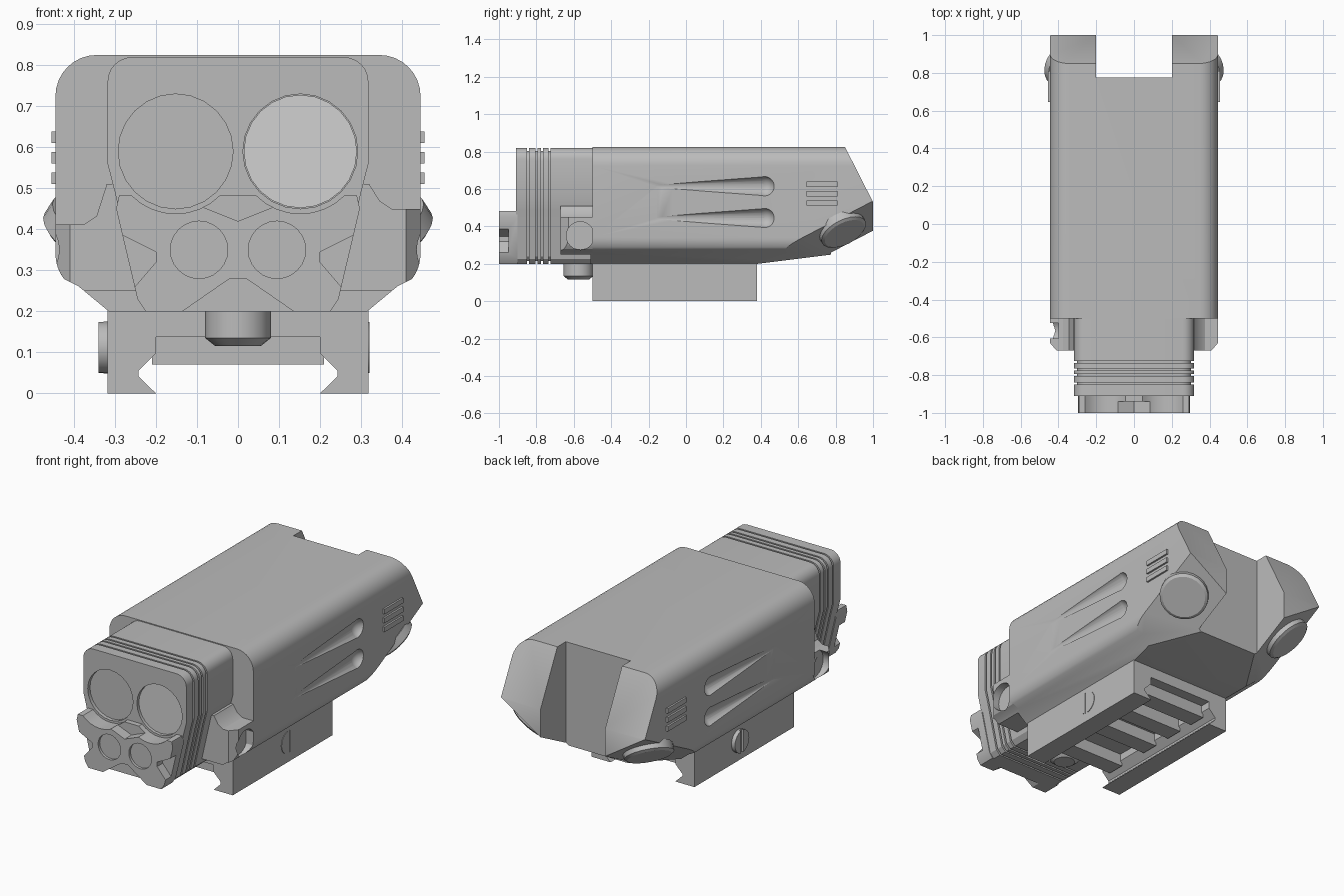
import bpy, bmesh, math
from mathutils import Vector, Matrix

if "Cube" in bpy.data.objects:
    bpy.data.objects.remove(bpy.data.objects["Cube"])


def material(name, value):
    m = bpy.data.materials.new(name)
    m.use_nodes = True
    m.diffuse_color = (value, value, value, 1)
    m.node_tree.nodes["Principled BSDF"].inputs["Base Color"].default_value = m.diffuse_color
    return m


grey = material("matte grey", 0.5)
pale = material("pale lens grey", 0.64)


def finish(name, bm, mat=grey):
    bmesh.ops.recalc_face_normals(bm, faces=bm.faces)
    mesh = bpy.data.meshes.new(name)
    bm.to_mesh(mesh)
    bm.free()
    ob = bpy.data.objects.new(name, mesh)
    bpy.context.collection.objects.link(ob)
    mesh.materials.append(mat)
    return ob


def loft(name, rings):
    """Skin a list of equal point rings and cap both ends."""
    bm = bmesh.new()
    loops = [[bm.verts.new(p) for p in r] for r in rings]
    for a, b in zip(loops, loops[1:]):
        for i in range(len(a)):
            j = (i + 1) % len(a)
            bm.faces.new((a[i], a[j], b[j], b[i]))
    bm.faces.new(loops[0])
    bm.faces.new(loops[-1][::-1])
    return finish(name, bm)


def prism(name, profile, y0, y1):
    return loft(name, [[(x, y, z) for x, z in profile] for y in (y0, y1)])


def box(name, x0, x1, y0, y1, z0, z1):
    return prism(name, [(x0, z0), (x1, z0), (x1, z1), (x0, z1)], y0, y1)


def cylinder(name, start, end, r0, r1=None, sides=24, mat=grey):
    start, end = Vector(start), Vector(end)
    axis = end - start
    turn = axis.to_track_quat('Z', 'Y').to_matrix().to_4x4()
    bm = bmesh.new()
    bmesh.ops.create_cone(bm, cap_ends=True, segments=sides, radius1=r0,
                          radius2=r0 if r1 is None else r1, depth=axis.length,
                          matrix=Matrix.Translation((start + end) / 2) @ turn)
    return finish(name, bm, mat)


def ball(name, centre, r):
    bm = bmesh.new()
    bmesh.ops.create_uvsphere(bm, u_segments=24, v_segments=16, radius=r,
                              matrix=Matrix.Translation(centre))
    return finish(name, bm)


def cut(ob, *cutters):
    bpy.context.view_layer.objects.active = ob
    for c in cutters:
        mod = ob.modifiers.new("cut", 'BOOLEAN')
        mod.operation = 'DIFFERENCE'
        mod.solver = 'EXACT'
        mod.object = c
        bpy.ops.object.modifier_apply(modifier=mod.name)
        bpy.data.objects.remove(c)


def slice_off(ob, point, normal):
    bm = bmesh.new()
    bm.from_mesh(ob.data)
    res = bmesh.ops.bisect_plane(bm, geom=bm.verts[:] + bm.edges[:] + bm.faces[:],
                                 plane_co=point, plane_no=normal, clear_outer=True)
    edges = [e for e in res["geom_cut"] if isinstance(e, bmesh.types.BMEdge)]
    bmesh.ops.contextual_create(bm, geom=edges)
    bmesh.ops.recalc_face_normals(bm, faces=bm.faces)
    bm.to_mesh(ob.data)
    bm.free()


def both(half):
    """Mirror a bottom-to-top half profile."""
    return half + [(-x, z) for x, z in reversed(half)]


def arc(cx, cz, r, a0, a1, n=6):
    steps = [math.radians(a0 + (a1 - a0) * i / n) for i in range(n + 1)]
    return [(cx + r * math.cos(a), cz + r * math.sin(a)) for a in steps]


# Main housing with sloped tail
body = prism("main_housing", both([(0.315, 0.2), (0.39, 0.262)] + arc(0.345, 0.34, 0.1, -38, 0, 5)
                                  + arc(0.345, 0.725, 0.1, 0, 90, 8)), -0.5, 1.0)
slice_off(body, (0, 0.85, 0.825), (0, 0.295, 0.15))
slice_off(body, (0, 0.38, 0.2), (0, 0.05, -0.4))
facet = Vector((0.5, 0.4, -0.77)).normalized()
for s in (1, -1):
    slice_off(body, (s * 0.445, 0.68, 0.37), (s * facet.x, facet.y, facet.z))
cut(body, box("notch_cutter", -0.2, 0.2, 0.775, 1.1, 0, 1))

# Tapered side flutes
for s in (1, -1):
    for z in (0.615, 0.445):
        cut(body, cylinder("flute_cutter", (s * 0.455, -0.24, z), (s * 0.465, 0.42, z), 0.005, 0.055),
            ball("flute_end_cutter", (s * 0.465, 0.42, z), 0.0555))

# Tail buttons and side grip ribs
for s, side in ((1, "left"), (-1, "right")):
    n = Vector((s * facet.x, facet.y, facet.z))
    c = Vector((s * 0.352, 0.835, 0.385))
    c -= n * (c - Vector((s * 0.445, 0.68, 0.37))).dot(n)
    cylinder(side + "_tail_button", c - n * 0.02, c + n * 0.025, 0.13)
    cylinder(side + "_tail_button_cap", c + n * 0.025, c + n * 0.035, 0.13, 0.115)
    for i in range(3):
        z = 0.525 + i * 0.05
        x0, x1 = sorted((s * 0.43, s * 0.455))
        box(side + "_grip_rib", x0, x1, 0.645, 0.81, z - 0.014, z + 0.014)

# Front head with ring grooves
outline = both([(0.215, 0.2), (0.24, 0.225), (0.3, 0.49), (0.318, 0.56)] + arc(0.258, 0.76, 0.06, 0, 90))
stations = [(-0.91, 1)]
for a, b in ((-0.85, -0.84), (-0.805, -0.795), (-0.775, -0.765), (-0.735, -0.725)):
    stations += [(a, 1), (a, 0.95), (b, 0.95), (b, 1)]
stations.append((-0.48, 1))
head = loft("front_head", [[(x * k, y, 0.51 + (z - 0.51) * k) for x, z in outline] for y, k in stations])
for s in (1, -1):
    cut(head, cylinder("lens_cutter", (s * 0.152, -0.95, 0.59), (s * 0.152, -0.89, 0.59), 0.14))
cylinder("left_lens", (0.152, -0.895, 0.59), (0.152, -0.888, 0.59), 0.138, mat=pale)

# Lower face plate with scalloped top and notches
plate = prism("face_plate", both([(0.225, 0.2), (0.245, 0.23), (0.297, 0.45), (0.29, 0.482)]), -1.0, -0.9)
for s in (1, -1):
    cut(plate, cylinder("scallop_cutter", (s * 0.152, -1.1, 0.59), (s * 0.152, -0.8, 0.59), 0.152, sides=32),
        cylinder("lens_cutter", (s * 0.095, -1.1, 0.35), (s * 0.095, -0.985, 0.35), 0.07),
        prism("side_notch_cutter", [(s * 0.31, 0.4), (s * 0.2, 0.345), (s * 0.2, 0.32), (s * 0.26, 0.25)],
              -1.1, -0.95))
cut(plate, prism("arch_cutter", [(-0.15, 0.19), (0.15, 0.19), (0.02, 0.28), (-0.02, 0.28)], -1.1, -0.95),
    prism("dip_cutter", [(-0.1, 0.46), (0, 0.42), (0.1, 0.46), (0, 0.6)], -1.1, -0.94))

# Shoulder pods beside the head
pods = []
for s, side, top in ((1, "left", 0.45), (-1, "right", 0.412)):
    profile = [(0.2, 0.2), (0.315, 0.2), (0.39, 0.262)] + arc(0.345, 0.34, 0.1, -38, 0, 4)
    profile += [(0.445, top), (0.375, top), (0.345, top + 0.02), (0.32, 0.51), (0.2, 0.51)]
    pod = prism(side + "_shoulder_pod", [(s * x, z) for x, z in profile], -0.67, -0.49)
    slice_off(pod, (s * 0.41, -0.67, 0), (s * 0.7, -0.6, 0))
    cut(pod, cylinder("socket_cutter", (s * 0.5, -0.565, 0.35), (s * 0.4, -0.565, 0.35), 0.075),
        box("pod_relief_cutter", -0.5, 0.5, -0.7, -0.51, 0.1, 0.25))
    pods.append(pod)

# Knob under the head
cylinder("lower_knob", (0, -0.575, 0.135), (0, -0.575, 0.22), 0.08)
cylinder("lower_knob_cap", (0, -0.575, 0.115), (0, -0.575, 0.135), 0.055, 0.08)

# Rail mount with dovetail channel and cross bars
prism("rail_mount", both([(0.2, 0.138), (0.2, 0.098), (0.243, 0.055), (0.243, 0.042), (0.2, 0),
                          (0.318, 0), (0.318, 0.21)]), -0.5, 0.38)
for y in (-0.4, -0.12, 0.08, 0.27):
    box("rail_cross_bar", -0.21, 0.21, y - 0.05, y + 0.05, 0.07, 0.15)

# Slotted clamp screws
for s, side, reach in ((1, "left", 0.321), (-1, "right", 0.34)):
    screw = cylinder(side + "_clamp_screw", (s * 0.3, -0.01, 0.112), (s * reach, -0.01, 0.112), 0.063)
    x0, x1 = sorted((s * (reach - 0.012), s * 0.4))
    cut(screw, box("slot_cutter", x0, x1, -0.02, 0.0, 0, 0.2))

# Smooth the rounded parts and keep hard edges
bpy.ops.object.select_all(action='DESELECT')
for ob in bpy.context.collection.objects:
    if ob.type == 'MESH':
        ob.select_set(True)
        bpy.context.view_layer.objects.active = ob
bpy.ops.object.shade_smooth_by_angle(angle=math.radians(30))
